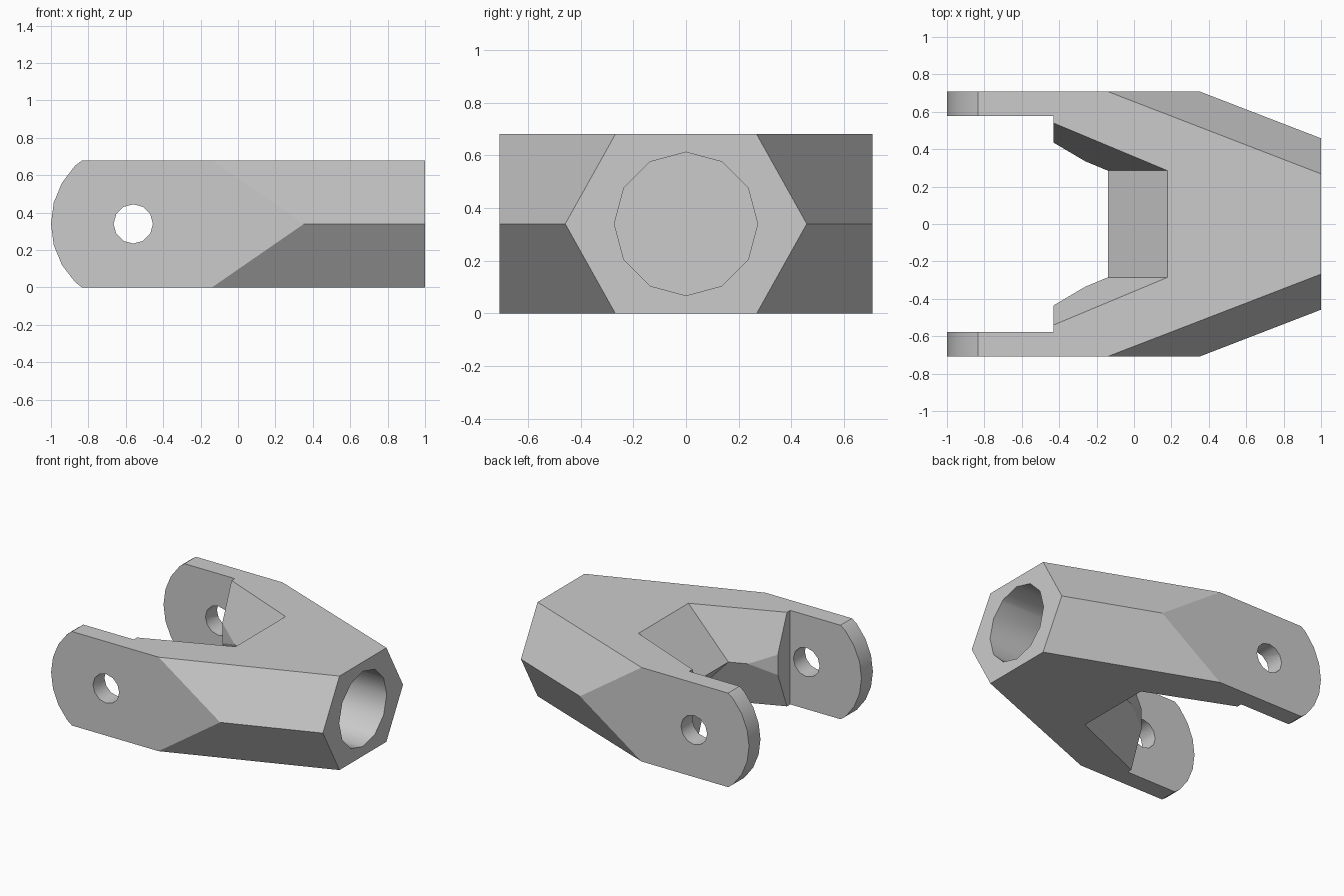
import bpy, bmesh, math
from mathutils import Matrix, Vector

cube = bpy.data.objects.get("Cube")
if cube:
    bpy.data.objects.remove(cube, do_unlink=True)

H, MID = 0.68, 0.34          # body height and centre line
W, SLOT = 0.708, 0.577       # half widths outside and between the arms
PIN_X = -0.56                # fork pin position
SLOPE = 0.418                # taper of the throat walls


def add_object(name, bm):
    bmesh.ops.recalc_face_normals(bm, faces=bm.faces)
    mesh = bpy.data.meshes.new(name)
    bm.to_mesh(mesh)
    bm.free()
    obj = bpy.data.objects.new(name, mesh)
    bpy.context.scene.collection.objects.link(obj)
    return obj


def loft(name, rings):
    """Closed solid through rings with equal point counts."""
    bm = bmesh.new()
    loops = [[bm.verts.new(p) for p in ring] for ring in rings]
    n = len(loops[0])
    for a, b in zip(loops, loops[1:]):
        for i in range(n):
            j = (i + 1) % n
            bm.faces.new((a[i], a[j], b[j], b[i]))
    bm.faces.new(loops[0])
    bm.faces.new(loops[-1])
    return add_object(name, bm)


def cylinder(name, radius, depth, centre, axis):
    """Twelve-sided rod with corners at its top and sides."""
    bm = bmesh.new()
    bmesh.ops.create_cone(bm, cap_ends=True, segments=12, radius1=radius,
                          radius2=radius, depth=depth)
    turn = Matrix.Rotation(math.pi / 2, 4, axis)
    bmesh.ops.transform(bm, matrix=Matrix.Translation(centre) @ turn, verts=bm.verts)
    return add_object(name, bm)


# Fork body: rounded side profile drawn across the full width
profile = [(1, 0), (1, H), (-0.833, H)]
for step in range(-3, 4):
    a = math.radians(15 * step)
    profile.append((PIN_X - 0.44 * math.cos(a), MID - 0.44 * math.sin(a)))
profile.append((-0.833, 0))
body = loft("fork_body", [[(x, y, z) for x, z in profile] for y in (-W, W)])

# Four tapered cuts make the hexagonal socket end
bm = bmesh.new()
bm.from_mesh(body.data)
for side in (-1, 1):
    for up in (-1, 1):
        point = Vector((1, 0.268 * side, MID + MID * up))
        bmesh.ops.bisect_plane(bm, geom=bm.verts[:] + bm.edges[:] + bm.faces[:],
                               plane_co=point, clear_outer=True,
                               plane_no=Vector((0.386, side, 0.559 * up)).normalized())
        bmesh.ops.holes_fill(bm, edges=[e for e in bm.edges if e.is_boundary])
bmesh.ops.recalc_face_normals(bm, faces=bm.faces)
bm.to_mesh(body.data)
bm.free()


# Throat: opens upward and downward from a ridge at mid height
def throat_ring(z):
    back = -0.14 + 0.941 * abs(z - MID)
    mouth = -0.45
    y = 0.285 + SLOPE * (back - mouth)
    return [(back, -0.285, z), (back, 0.285, z), (mouth, y, z), (mouth, -y, z)]


def block(name, x0, y0, x1, y1, z0, z1):
    return loft(name, [[(x0, -y0, z), (x0, y0, z), (x1, y1, z), (x1, -y1, z)]
                       for z in (z0, z1)])


cutters = [
    loft("throat_cutter", [throat_ring(z) for z in (-0.04, MID, H + 0.04)]),
    block("slot_cutter", -0.43, SLOT, -1.2, SLOT, -0.1, H + 0.1),
    block("relief_cutter", -0.25, 0.329, -0.45, 0.447, 0.1, H - 0.1),
    cylinder("pin_cutter", 0.105, 2, (PIN_X, 0, MID), 'X'),
    cylinder("socket_cutter", 0.272, 0.9, (0.7, 0, MID), 'Y'),
]
for cutter in cutters:
    cutter.hide_render = True
    mod = body.modifiers.new(cutter.name, 'BOOLEAN')
    mod.operation = 'DIFFERENCE'
    mod.solver = 'EXACT'
    mod.object = cutter

# Bake the cuts and remove the helpers
graph = bpy.context.evaluated_depsgraph_get()
baked = bpy.data.meshes.new_from_object(body.evaluated_get(graph))
body.modifiers.clear()
body.data = baked
for cutter in cutters:
    bpy.data.objects.remove(cutter, do_unlink=True)

# Plain grey finish
grey = bpy.data.materials.new("light_grey")
grey.use_nodes = True
colour = (0.6, 0.6, 0.6, 1)
grey.diffuse_color = colour
grey.node_tree.nodes["Principled BSDF"].inputs["Base Color"].default_value = colour
body.data.materials.clear()
body.data.materials.append(grey)

# Smooth round tips and bores, flat throat walls
bpy.ops.object.select_all(action='DESELECT')
body.select_set(True)
bpy.context.view_layer.objects.active = body
bpy.ops.object.shade_smooth_by_angle(angle=math.radians(32))
for face in body.data.polygons:
    face.material_index = 0
    if -0.44 < face.center.x < 0.1 and abs(face.center.y) < SLOT:
        face.use_smooth = False
